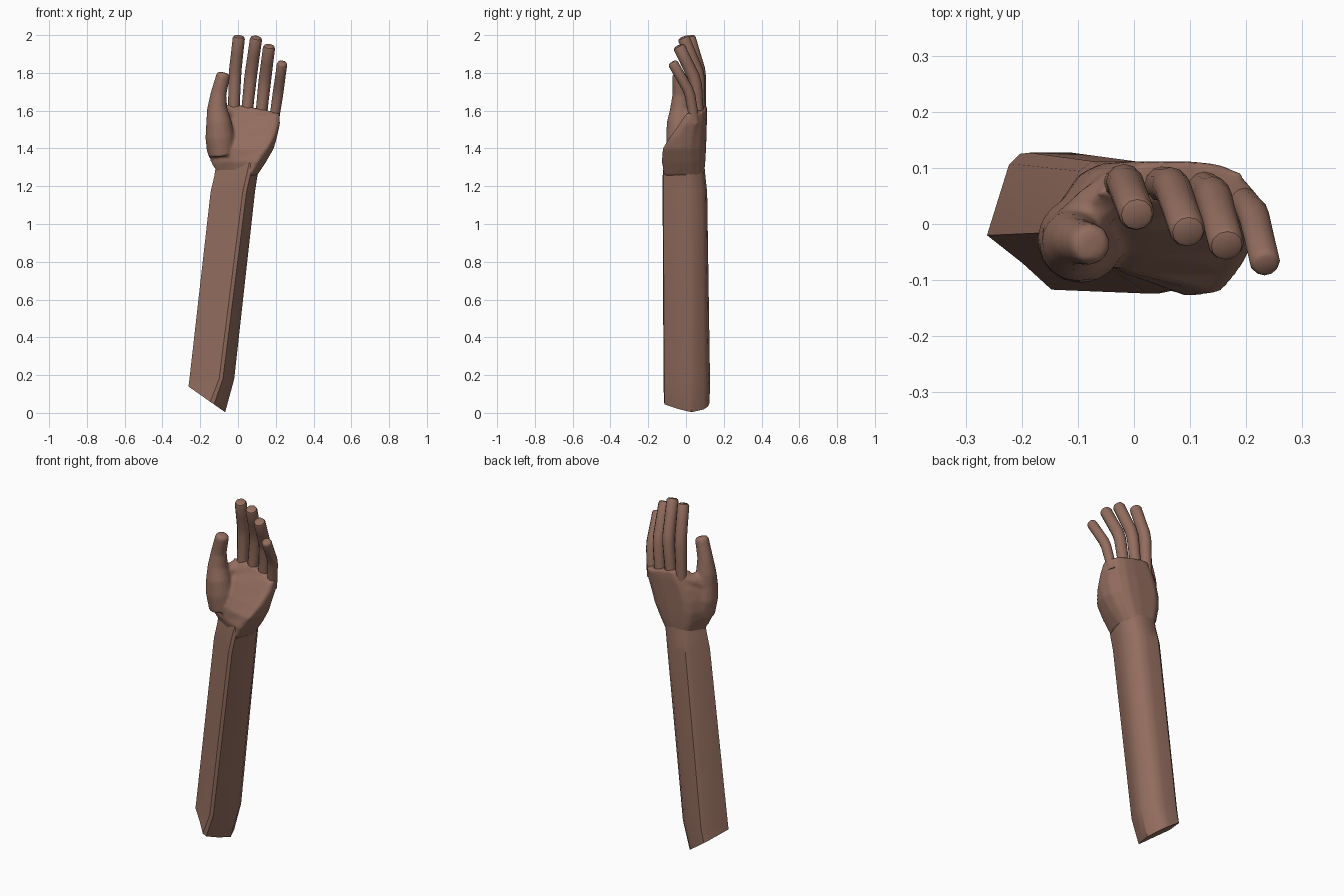
import bpy, bmesh, math
from mathutils import Vector

if "Cube" in bpy.data.objects:
    bpy.data.objects.remove(bpy.data.objects["Cube"])

skin = bpy.data.materials.new("warm brown")
skin.diffuse_color = (0.29, 0.152, 0.112, 1)
skin.use_nodes = True
skin.node_tree.nodes["Principled BSDF"].inputs["Base Color"].default_value = skin.diffuse_color


def loft(bm, rings):
    """Skin a list of equally sized point rings and cap both ends."""
    vs = [[bm.verts.new(p) for p in r] for r in rings]
    n = len(vs[0])
    for a, b in zip(vs, vs[1:]):
        for i in range(n):
            j = (i + 1) % n
            bm.faces.new((a[i], a[j], b[j], b[i]))
    bm.faces.new(vs[0][::-1])
    bm.faces.new(vs[-1])


def finish(bm, name, angle=40):
    bmesh.ops.recalc_face_normals(bm, faces=bm.faces[:])
    me = bpy.data.meshes.new(name)
    bm.to_mesh(me)
    bm.free()
    me.materials.append(skin)
    ob = bpy.data.objects.new(name, me)
    bpy.context.collection.objects.link(ob)
    bpy.ops.object.select_all(action='DESELECT')
    ob.select_set(True)
    bpy.context.view_layer.objects.active = ob
    bpy.ops.object.shade_smooth_by_angle(angle=math.radians(angle))
    return ob


def section(zf, xl, xr, yl, yr, rx, yf, yb, ym):
    """Left corner, hollow, front ridge, right side, rounded back."""
    z = zf if callable(zf) else (lambda x: zf)
    w = xr - xl
    pts = [(xl, yl), ((xl + rx) / 2, ym), (rx - 0.012, yf), (rx + 0.008, yf + 0.004),
           ((rx + xr) / 2 + 0.008, (yf + yr) / 2), (xr, yr)]
    for fx, fy in ((0.98, 0.42), (0.89, 0.78), (0.78, 0.94), (0.62, 1), (0.3, 1), (0.2, 0.86)):
        pts.append((xl + w * fx, yb * fy + (1 - fy) * min(yl, yr)))
    return [(x, y, z(x)) for x, y in pts]


def tube(bm, path, sides=12):
    """Round tube along (x, y, z, radius) points, with a small bevelled tip."""
    pts = [Vector(p[:3]) for p in path]
    rad = [p[3] for p in path]
    end = (pts[-1] - pts[-2]).normalized()
    r = rad[-1]
    pts += [pts[-1] + end * 0.010, pts[-1] + end * 0.014]
    rad += [r * 0.86, r * 0.6]
    rings = []
    for i, p in enumerate(pts):
        t = (pts[min(i + 1, len(pts) - 1)] - pts[max(i - 1, 0)]).normalized()
        u = Vector((0, 1, 0)).cross(t).normalized()
        v = t.cross(u)
        rings.append([p + (u * math.cos(a) + v * math.sin(a)) * rad[i]
                      for a in (2 * math.pi * k / sides for k in range(sides))])
    loft(bm, rings)


# forearm: leaning prism with front ridge, slanted cut at the elbow
bm = bmesh.new()
loft(bm, [
    section(lambda x: max(0.0, 0.005 + 0.70 * (-0.07 - x)),
            -0.262, -0.068, -0.02, 0.03, -0.135, -0.117, 0.125, -0.07),
    section(0.18, -0.257, -0.02, -0.02, 0.02, -0.088, -0.119, 0.127, -0.072),
    section(1.17, -0.145, 0.09, -0.015, 0.01, 0.037, -0.124, 0.112, -0.072),
    section(1.25, -0.126, 0.102, -0.015, 0.01, 0.055, -0.124, 0.103, -0.072),
    section(1.34, -0.112, 0.12, -0.01, 0.01, 0.075, -0.115, 0.095, -0.065),
])
finish(bm, "forearm", 35)

# palm and thumb: overlapping shells fused into one soft surface
bm = bmesh.new()
loft(bm, [
    section(1.255, -0.105, 0.10, -0.01, 0.0, 0.06, -0.118, 0.095, -0.065),
    section(1.33, -0.145, 0.15, -0.02, -0.02, 0.105, -0.129, 0.102, -0.088),
    section(1.40, -0.172, 0.19, -0.02, -0.03, 0.150, -0.124, 0.106, -0.085),
    section(1.46, -0.170, 0.207, -0.02, -0.025, 0.18, -0.085, 0.108, -0.055),
    section(1.53, -0.145, 0.223, 0.0, 0.0, 0.197, -0.035, 0.110, -0.015),
    section(1.58, -0.110, 0.222, 0.015, 0.03, 0.205, -0.002, 0.112, 0.022),
    section(lambda x: 1.632 - 0.2 * max(0, x), -0.062, 0.218, 0.055, 0.04,
            0.205, 0.018, 0.110, 0.04),
])
tube(bm, [(-0.085, -0.025, 1.36, 0.07), (-0.095, -0.028, 1.46, 0.078),
          (-0.102, -0.035, 1.54, 0.067), (-0.110, -0.030, 1.61, 0.054),
          (-0.103, -0.030, 1.69, 0.042), (-0.078, -0.036, 1.788, 0.037)], 16)
tube(bm, [(-0.105, -0.01, 1.54, 0.045), (-0.07, 0.03, 1.57, 0.04),
          (-0.03, 0.065, 1.58, 0.035)])
hand = finish(bm, "palm_and_thumb")
rm = hand.modifiers.new("fuse", 'REMESH')
rm.mode = 'VOXEL'
rm.voxel_size = 0.009
rm.use_smooth_shade = True
sm = hand.modifiers.new("soften", 'SMOOTH')
sm.factor = 0.5
sm.iterations = 3

# fingers: base, middle joint and tip, bending towards the front
fingers = {
    "index_finger": ((-0.024, 0.074, 1.56), (-0.016, 0.074, 1.80), (0.004, 0.020, 1.982)),
    "middle_finger": ((0.044, 0.072, 1.56), (0.068, 0.068, 1.79), (0.095, -0.010, 1.977)),
    "ring_finger": ((0.120, 0.066, 1.55), (0.142, 0.050, 1.76), (0.164, -0.034, 1.932)),
    "little_finger": ((0.188, 0.048, 1.53), (0.213, 0.018, 1.70), (0.233, -0.066, 1.845)),
}
for name, (b, m, t) in fingers.items():
    b, m, t = Vector(b), Vector(m), Vector(t)
    r = 0.028 if name == "little_finger" else 0.033
    bm = bmesh.new()
    tube(bm, [(*b, r * 0.95), (*b.lerp(m, 0.45), r * 0.95), (*b.lerp(m, 0.88), r),
              (*m.lerp(t, 0.12), r), (*m.lerp(t, 0.55), r * 0.98), (*t, r * 0.98)])
    finish(bm, name)
